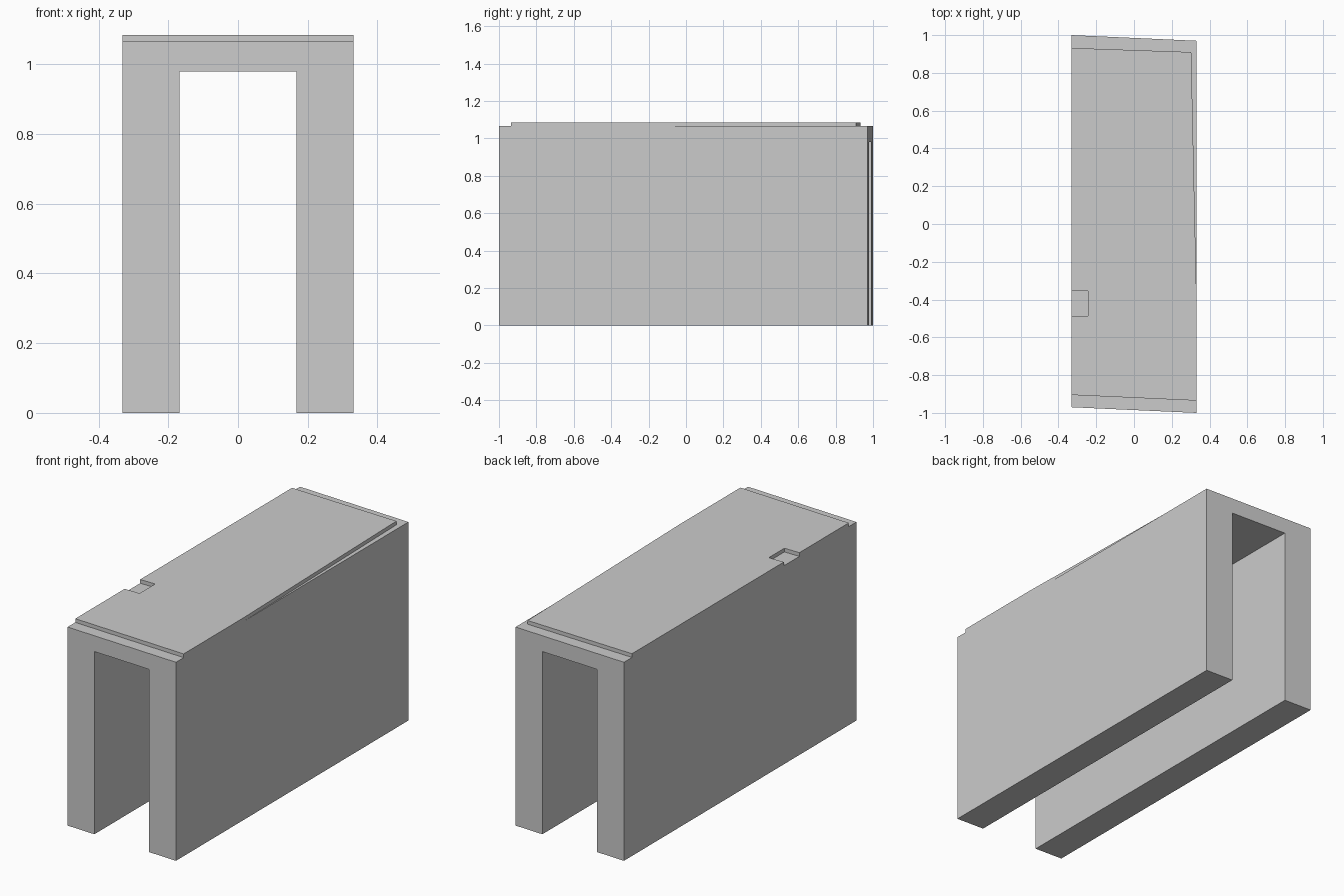
import bpy, bmesh
from mathutils import Vector

if "Cube" in bpy.data.objects:
    bpy.data.objects.remove(bpy.data.objects["Cube"])

W = 0.332          # half width
LEG_IN = 0.168     # half width of the opening
H_OPEN, H_BODY, H_TOP = 0.98, 1.065, 1.085
SKEW = 0.03        # how far each end shifts in y from left to right


def end_y(x, base):
    """y of a skewed end at a given x."""
    return base - (SKEW / 2) * x / W


def prism(name, start, end):
    """Solid between two matching outlines."""
    bm = bmesh.new()
    a = [bm.verts.new(p) for p in start]
    b = [bm.verts.new(p) for p in end]
    bm.faces.new(a)
    bm.faces.new(b[::-1])
    n = len(a)
    for i in range(n):
        j = (i + 1) % n
        bm.faces.new((a[i], b[i], b[j], a[j]))
    bmesh.ops.recalc_face_normals(bm, faces=bm.faces)
    mesh = bpy.data.meshes.new(name)
    bm.to_mesh(mesh)
    bm.free()
    obj = bpy.data.objects.new(name, mesh)
    bpy.context.collection.objects.link(obj)
    return obj


# Tunnel body: U-shaped profile swept between two skewed ends
half = [(LEG_IN, H_OPEN), (LEG_IN, 0), (W, 0), (W, H_BODY)]
profile = half + [(-x, z) for x, z in reversed(half)]
prism("tunnel_body",
      [Vector((x, end_y(x, -0.985), z)) for x, z in profile],
      [Vector((x, end_y(x, 0.985), z)) for x, z in profile])

# Roof slab: tapered plan with a small notch in the left edge
plan = [(-W, -0.905), (W, -0.935), (W, -0.43), (0.303, 0.91), (-W, 0.932),
        (-W, -0.355), (-0.243, -0.355), (-0.243, -0.487), (-W, -0.487)]
prism("roof_slab",
      [Vector((x, y, H_BODY)) for x, y in plan],
      [Vector((x, y, H_TOP)) for x, y in plan])
